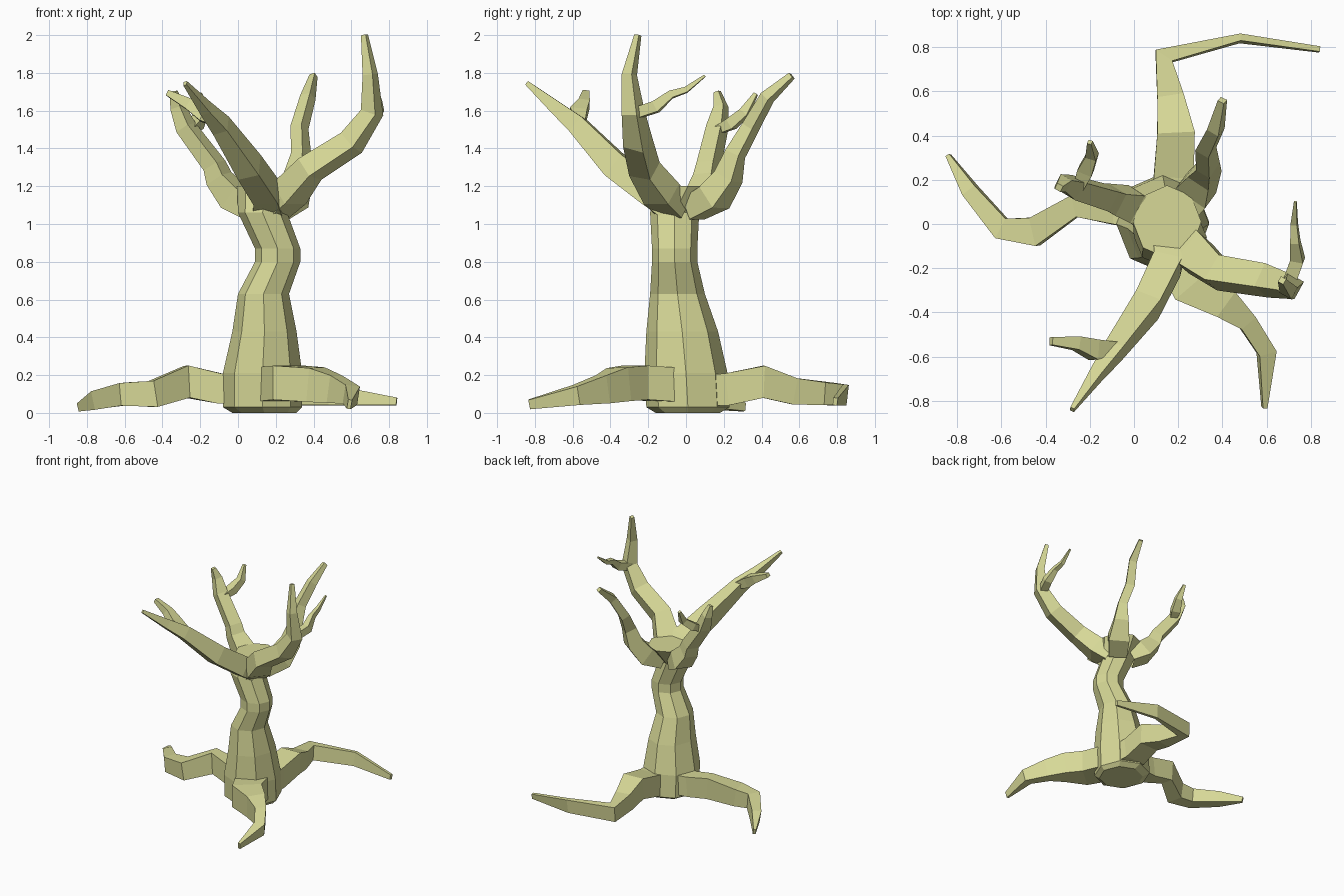
import bpy, bmesh
from math import cos, sin, tau
from mathutils import Vector

bark = bpy.data.materials.new("bark")
bark.diffuse_color = (0.68, 0.69, 0.31, 1)


def loft(name, rings, cap_start):
    """Skin a list of rings with flat faces."""
    bm = bmesh.new()
    loops = [[bm.verts.new(p) for p in ring] for ring in rings]
    n = len(loops[0])
    for a, b in zip(loops, loops[1:]):
        for i in range(n):
            j = (i + 1) % n
            bm.faces.new((a[i], a[j], b[j], b[i]))
    bm.faces.new(loops[-1])
    if cap_start:
        bm.faces.new(loops[0][::-1])
    bmesh.ops.recalc_face_normals(bm, faces=bm.faces)
    mesh = bpy.data.meshes.new(name)
    bm.to_mesh(mesh)
    bm.free()
    mesh.materials.append(bark)
    bpy.context.collection.objects.link(bpy.data.objects.new(name, mesh))


def limb(name, rows):
    """Four-sided tapered limb; rows are x, y, z, half width, half height."""
    pts = [Vector(r[:3]) for r in rows]
    dirs = [(b - a).normalized() for a, b in zip(pts, pts[1:])]
    side = dirs[0].cross(Vector((0, 0, 1)))
    rings = []
    for i, (p, row) in enumerate(zip(pts, rows)):
        t = (dirs[max(i - 1, 0)] + dirs[min(i, len(dirs) - 1)]).normalized()
        side = (side - t * side.dot(t)).normalized()
        up = side.cross(t)
        w, h = row[3:]
        rings.append([p + side * w * a + up * h * b
                      for a, b in ((-1, -1), (1, -1), (1, 1), (-1, 1))])
    loft(name, rings, False)


# Trunk: crooked octagonal loft (x, y, z, radius x, radius y)
trunk = [(.14, .01, .00, .17, .17), (.13, .01, .03, .21, .22),
         (.13, .00, .21, .21, .22), (.14, -.02, .43, .17, .19),
         (.135, -.045, .63, .135, .145), (.21, -.06, .80, .12, .12),
         (.21, -.06, .87, .12, .12), (.13, -.06, 1.06, .13, .13),
         (.15, .01, 1.20, .155, .165)]
loft("trunk", [[(x + rx * cos(tau * k / 8), y + ry * sin(tau * k / 8), z)
                for k in range(8)] for x, y, z, rx, ry in trunk], True)

# Roots
limb("root_left", [(.05, .06, .13, .09, .08), (-.10, .065, .13, .065, .08),
                   (-.27, .08, .165, .05, .085), (-.45, -.035, .10, .065, .07),
                   (-.60, -.02, .10, .05, .06), (-.74, .15, .07, .035, .05),
                   (-.84, .31, .03, .01, .022)])
limb("root_back", [(.18, .10, .12, .10, .08), (.18, .22, .125, .09, .085),
                   (.19, .41, .165, .085, .085), (.165, .57, .115, .06, .07),
                   (.135, .76, .10, .045, .06), (.48, .84, .095, .016, .055),
                   (.84, .79, .06, .012, .02)])
limb("root_front", [(.20, -.10, .15, .12, .09), (.27, -.27, .16, .11, .09),
                    (.41, -.355, .15, .07, .09), (.51, -.44, .125, .042, .075),
                    (.60, -.58, .095, .04, .05), (.59, -.83, .045, .01, .025)])

# Front left branch and its twig
limb("branch_front", [(.16, -.08, 1.09, .08, .07), (.15, -.18, 1.165, .065, .075),
                      (.06, -.365, 1.30, .06, .07), (-.09, -.57, 1.52, .042, .05),
                      (-.17, -.68, 1.61, .028, .035), (-.28, -.84, 1.745, .01, .012)])
limb("twig_front", [(-.075, -.56, 1.525, .025, .025), (-.18, -.57, 1.58, .045, .04),
                    (-.26, -.54, 1.635, .03, .03), (-.375, -.53, 1.695, .018, .015)])

# Right branch, the tallest, and its twig
limb("branch_right", [(.19, -.06, 1.08, .08, .06), (.27, -.13, 1.16, .085, .07),
                      (.38, -.22, 1.29, .065, .06), (.60, -.255, 1.43, .06, .055),
                      (.71, -.28, 1.59, .045, .045), (.70, -.30, 1.79, .03, .03),
                      (.67, -.255, 2.0, .014, .014)])
limb("twig_right", [(.70, -.27, 1.585, .03, .03), (.74, -.16, 1.62, .03, .03),
                    (.73, -.08, 1.685, .02, .02), (.725, 0, 1.71, .015, .015),
                    (.73, .10, 1.785, .006, .006)])

# Back right branch
limb("branch_back", [(.20, .04, 1.08, .07, .06), (.28, .15, 1.14, .08, .07),
                     (.32, .225, 1.25, .055, .06), (.335, .26, 1.37, .035, .045),
                     (.325, .34, 1.51, .035, .035), (.37, .43, 1.67, .03, .03),
                     (.40, .56, 1.785, .016, .016)])

# Left branch and its twig
limb("branch_left", [(.07, .03, 1.09, .07, .06), (-.02, .09, 1.145, .07, .07),
                     (-.10, .11, 1.24, .055, .055), (-.125, .12, 1.31, .05, .045),
                     (-.275, .165, 1.51, .045, .04), (-.32, .185, 1.62, .03, .03),
                     (-.34, .165, 1.70, .015, .015)])
limb("twig_left", [(-.255, .155, 1.49, .022, .02), (-.22, .24, 1.53, .035, .03),
                   (-.19, .31, 1.59, .025, .025), (-.20, .37, 1.69, .01, .01)])
